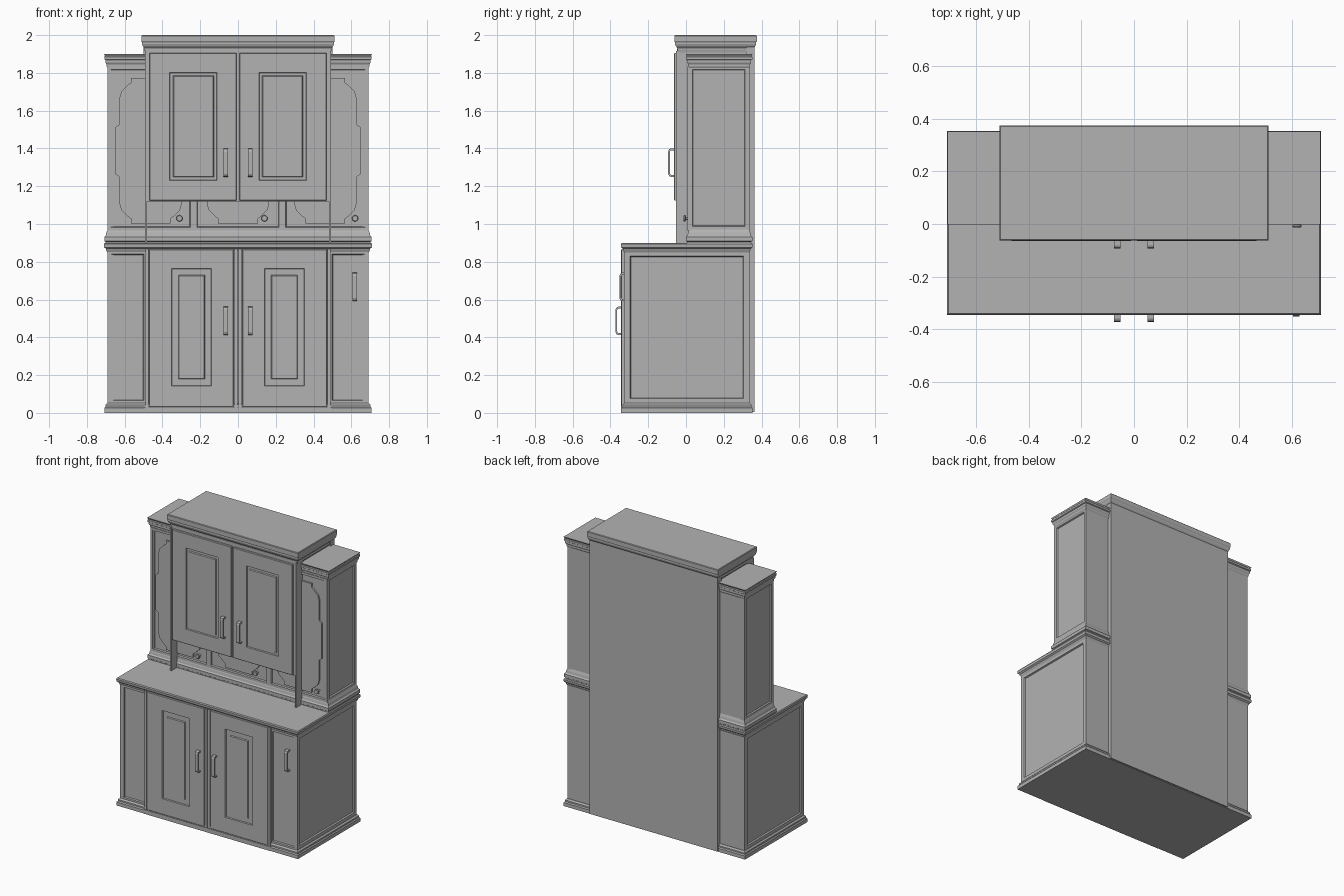
import bpy, bmesh, math

if "Cube" in bpy.data.objects:
    bpy.data.objects.remove(bpy.data.objects["Cube"])

# dark grey finish shared by all parts
grey = bpy.data.materials.new('grey_finish')
grey.diffuse_color = (0.45, 0.45, 0.45, 1)
grey.use_nodes = True
grey.node_tree.nodes["Principled BSDF"].inputs["Base Color"].default_value = grey.diffuse_color


def place(a, b, h, axis):
    return {'x': (h, a, b), 'y': (a, h, b), 'z': (a, b, h)}[axis]


def loft(name, loops, axis):
    """Bridge a list of (2D outline, height) along an axis and cap both ends."""
    bm = bmesh.new()
    rings = [[bm.verts.new(place(a, b, h, axis)) for a, b in pts] for pts, h in loops]
    n = len(rings[0])
    for r0, r1 in zip(rings, rings[1:]):
        for i in range(n):
            j = (i + 1) % n
            bm.faces.new((r0[i], r0[j], r1[j], r1[i]))
    bm.faces.new(rings[0])
    bm.faces.new(rings[-1])
    bmesh.ops.recalc_face_normals(bm, faces=bm.faces)
    me = bpy.data.meshes.new(name)
    bm.to_mesh(me)
    bm.free()
    me.materials.append(grey)
    ob = bpy.data.objects.new(name, me)
    bpy.context.collection.objects.link(ob)
    return ob


def rect(a0, a1, b0, b1, g=0.0):
    """Rectangle outline grown by g."""
    return [(a0 - g, b0 - g), (a1 + g, b0 - g), (a1 + g, b1 + g), (a0 - g, b1 + g)]


def box(name, x0, x1, y0, y1, z0, z1):
    return loft(name, [(rect(x0, x1, y0, y1), z0), (rect(x0, x1, y0, y1), z1)], 'z')


def moulding(name, x, y0, y1, profile):
    """Profile of (overhang, z) run round a rectangle centred on x = 0."""
    return loft(name, [(rect(-x, x, y0, y1, g), z) for g, z in profile], 'z')


def frame(name, r, back, front, inset, sunk, axis):
    """Framed board with a sunken panel."""
    return loft(name, [(rect(*r), back), (rect(*r), front), (rect(*r, -inset), front),
                       (rect(*r, -inset - 0.004), sunk)], axis)


def door(name, r, panel, margin, back, front):
    """Door with a sunken border around a raised centre panel."""
    loft(name, [(rect(*r), back), (rect(*r), front + 0.003), (rect(*r, -0.003), front),
                (rect(*panel), front), (rect(*panel, -0.003), front + 0.008),
                (rect(*panel, -margin), front + 0.008),
                (rect(*panel, -margin - 0.004), front + 0.001)], 'y')


def handle(name, x, y, z):
    """Rounded bow handle, standing 0.03 off the door."""
    half = [(0.002, .075), (-.017, .075), (-.025, .071), (-.03, .06)]
    inner = [(-.022, .055), (-.019, .062), (-.014, .065), (0.002, .065)]
    pts = half + [(a, -b) for a, b in reversed(half)]
    pts += [(a, -b) for a, b in reversed(inner)] + inner
    pts = [(y + a, z + b) for a, b in pts]
    loft(name, [(pts, x - 0.012), (pts, x + 0.012)], 'x')


# lower cabinet: core, base moulding, counter
box('lower_core', -0.675, 0.675, -0.315, 0.335, 0.01, 0.88)
moulding('base_moulding', 0.69, -0.325, 0.335,
         [(0.018, 0), (0.018, 0.025), (0.012, 0.032), (0.012, 0.042), (0.003, 0.052)])
moulding('counter', 0.69, -0.325, 0.333,
         [(0.002, 0.85), (0.008, 0.862), (0.008, 0.868), (0.018, 0.876), (0.02, 0.893), (0.016, 0.9)])

# lower centre front: carcass, rails, doors
box('lower_front_block', -0.49, 0.49, -0.33, -0.30, 0.005, 0.87)
box('lower_bottom_rail', -0.495, 0.495, -0.345, -0.31, 0.0, 0.03)
for x in (-0.482, -0.011, 0.011, 0.482):
    box('lower_stile', x - 0.008, x + 0.008, -0.342, -0.32, 0.03, 0.868)

for s, side in ((-1, 'left'), (1, 'right')):
    def span(a, b):
        return (a, b) if s > 0 else (-b, -a)

    # lower and upper doors with handles
    door('lower_door_' + side, (*span(0.024, 0.472), 0.032, 0.866),
         (*span(0.14, 0.352), 0.143, 0.765), 0.036, -0.32, -0.343)
    handle('lower_handle_' + side, s * 0.064, -0.343, 0.487)
    door('upper_door_' + side, (*span(0.008, 0.468), 1.125, 1.905),
         (*span(0.11, 0.362), 1.23, 1.803), 0.018, -0.04, -0.064)
    handle('upper_handle_' + side, s * 0.064, -0.064, 1.325)
    # narrow lower front panel, lower and upper side panels
    frame('lower_narrow_panel_' + side, (*span(0.478, 0.69), 0.045, 0.86),
          -0.30, -0.328, 0.02, -0.319, 'y')
    frame('lower_side_panel_' + side, (-0.326, 0.335, 0.045, 0.86),
          s * 0.66, s * 0.692, 0.03, s * 0.682, 'x')
    frame('upper_side_panel_' + side, (0.012, 0.335, 0.965, 1.84),
          s * 0.66, s * 0.69, 0.022, s * 0.681, 'x')
    # boards flanking the niche
    box('niche_board_' + side, *span(0.482, 0.492), -0.054, 0.02, 0.895, 1.915)
handle('narrow_panel_handle', 0.617, -0.322, 0.667)

# upper cabinet: core, foot moulding, crown
box('upper_core', -0.675, 0.675, 0.024, 0.333, 0.89, 1.87)
moulding('upper_foot_moulding', 0.69, 0.018, 0.333,
         [(0.012, 0.898), (0.012, 0.906), (0.018, 0.91), (0.018, 0.932), (0.01, 0.94),
          (0.007, 0.955), (0.0, 0.972)])
moulding('upper_crown', 0.69, 0.018, 0.333,
         [(0.0, 1.825), (0.006, 1.835), (0.006, 1.845), (0.012, 1.855), (0.012, 1.868),
          (0.018, 1.872), (0.018, 1.885), (0.014, 1.89), (0.019, 1.9)])

# small framed doors with a notched ornamental panel and a knob
quarter = [(0.105, 0.385), (0.105, 0.36), (0.125, 0.345), (0.155, 0.315), (0.165, 0.28),
           (0.165, 0.14), (0.185, 0.125)]
outline = quarter + [(a, -b) for a, b in reversed(quarter)]
outline += [(-a, -b) for a, b in quarter] + [(-a, b) for a, b in reversed(quarter)]
for cx, w, kx, side in ((-0.4625, 0.2275, -0.31, 'left'), (0, 0.235, 0.14, 'centre'),
                        (0.4625, 0.2275, 0.62, 'right')):
    frame('panel_door_' + side, (cx - w, cx + w, 0.965, 1.835), 0.03, 0.008, 0.017, 0.018, 'y')
    pts = [(cx + a, 1.388 + b) for a, b in outline]
    loft('ornament_' + side, [(pts, 0.022), (pts, 0.007)], 'y')
    ring = [(math.cos(i * math.pi / 6), math.sin(i * math.pi / 6)) for i in range(12)]
    loft('knob_' + side, [([(kx + r * a, 1.03 + r * b) for a, b in ring], y) for r, y in
                          ((0.008, 0.02), (0.008, 0.0), (0.017, -0.004), (0.017, -0.01),
                           (0.014, -0.014))], 'y')

# upper centre cabinet, back slab and top crown
box('upper_centre_block', -0.486, 0.486, -0.048, 0.35, 1.12, 1.93)
box('back_slab', -0.5, 0.5, 0.32, 0.362, 0.004, 1.95)
moulding('top_crown', 0.492, -0.042, 0.355,
         [(0.0, 1.908), (0.004, 1.925), (0.004, 1.932), (0.012, 1.942), (0.016, 1.952),
          (0.016, 1.962), (0.02, 1.968), (0.02, 1.996), (0.016, 2.0)])
